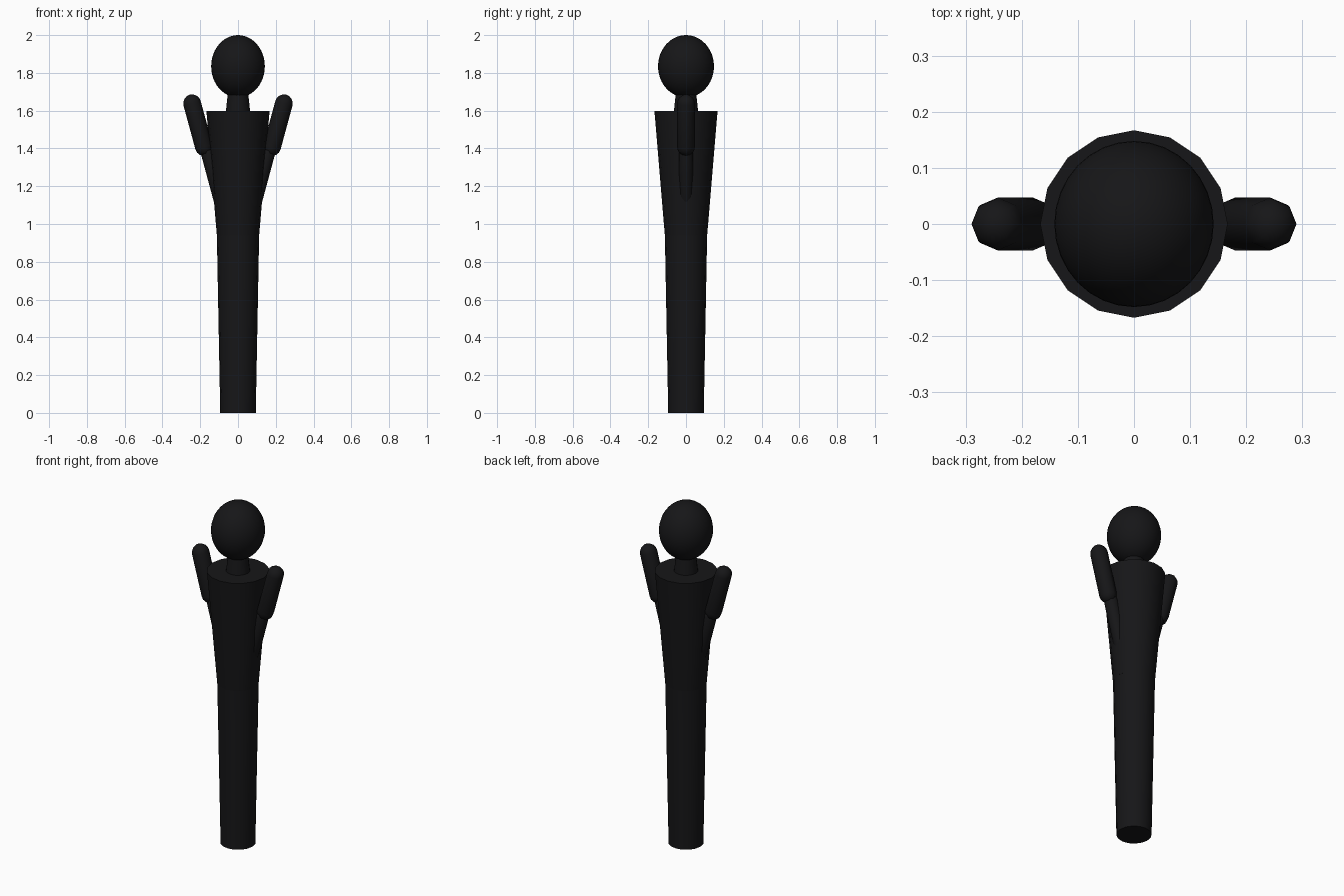
import bpy, bmesh, math
from mathutils import Vector

if "Cube" in bpy.data.objects:
    bpy.data.objects.remove(bpy.data.objects["Cube"])

dark = bpy.data.materials.new("dark_paint")
dark.diffuse_color = (0.008, 0.008, 0.009, 1)
dark.use_nodes = True
dark.node_tree.nodes["Principled BSDF"].inputs["Base Color"].default_value = dark.diffuse_color


def lathe(name, profile, sides, smooth_angle):
    """Revolve (radius, z) points, listed bottom to top, around z."""
    bm = bmesh.new()
    rings = []
    for r, z in profile:
        if r < 1e-6:
            rings.append([bm.verts.new((0, 0, z))] * sides)
        else:
            rings.append([bm.verts.new((r * math.cos(2 * math.pi * i / sides),
                                        r * math.sin(2 * math.pi * i / sides), z))
                          for i in range(sides)])
    for a, b in zip(rings, rings[1:]):
        for i in range(sides):
            j = (i + 1) % sides
            bm.faces.new(list(dict.fromkeys((a[i], a[j], b[j], b[i]))))
    if profile[0][0] > 1e-6:
        bm.faces.new(rings[0][::-1])
    if profile[-1][0] > 1e-6:
        bm.faces.new(rings[-1])
    mesh = bpy.data.meshes.new(name)
    bm.to_mesh(mesh)
    bm.free()
    mesh.materials.append(dark)
    ob = bpy.data.objects.new(name, mesh)
    bpy.context.collection.objects.link(ob)
    bpy.ops.object.select_all(action='DESELECT')
    ob.select_set(True)
    bpy.context.view_layer.objects.active = ob
    bpy.ops.object.shade_smooth_by_angle(angle=math.radians(smooth_angle))
    return ob


def capsule(name, start, end, radius):
    """Eight-sided capsule between two cap centres."""
    p, q = Vector(start), Vector(end)
    half = (q - p).length / 2
    steps = [k * math.pi / 8 for k in range(5)]
    top = [(radius * math.cos(t), half + radius * math.sin(t)) for t in steps]
    top[-1] = (0, half + radius)
    bottom = [(r, -z) for r, z in reversed(top)]
    ob = lathe(name, bottom + top, 8, 60)
    d = q - p
    ob.location = (p + q) / 2
    ob.rotation_euler = (0, math.atan2(d.x, d.z), 0)
    return ob


# Tapered body
lathe("legs", [(0.094, 0), (0.112, 0.945)], 16, 30)
lathe("torso", [(0.112, 0.94), (0.167, 1.597)], 16, 30)
lathe("neck", [(0.066, 1.58), (0.053, 1.70)], 16, 30)

# Slightly egg-shaped head
n = 24
arc = [-math.pi / 2 + math.pi * k / n for k in range(n + 1)]
ball = [(math.cos(t), math.sin(t)) for t in arc]
ball[0], ball[-1] = (0, -1), (0, 1)
head = lathe("head", ball, 32, 30)
head.scale = (0.142, 0.148, 0.165)
head.location.z = 1.835

# Folded arms, one per side
for side, s in (("left", 1), ("right", -1)):
    capsule(side + "_arm_outer", (s * 0.18, 0, 1.407), (s * 0.243, 0, 1.639), 0.047)
    capsule(side + "_arm_inner", (s * 0.092, 0, 1.13), (s * 0.158, 0, 1.375), 0.038)
